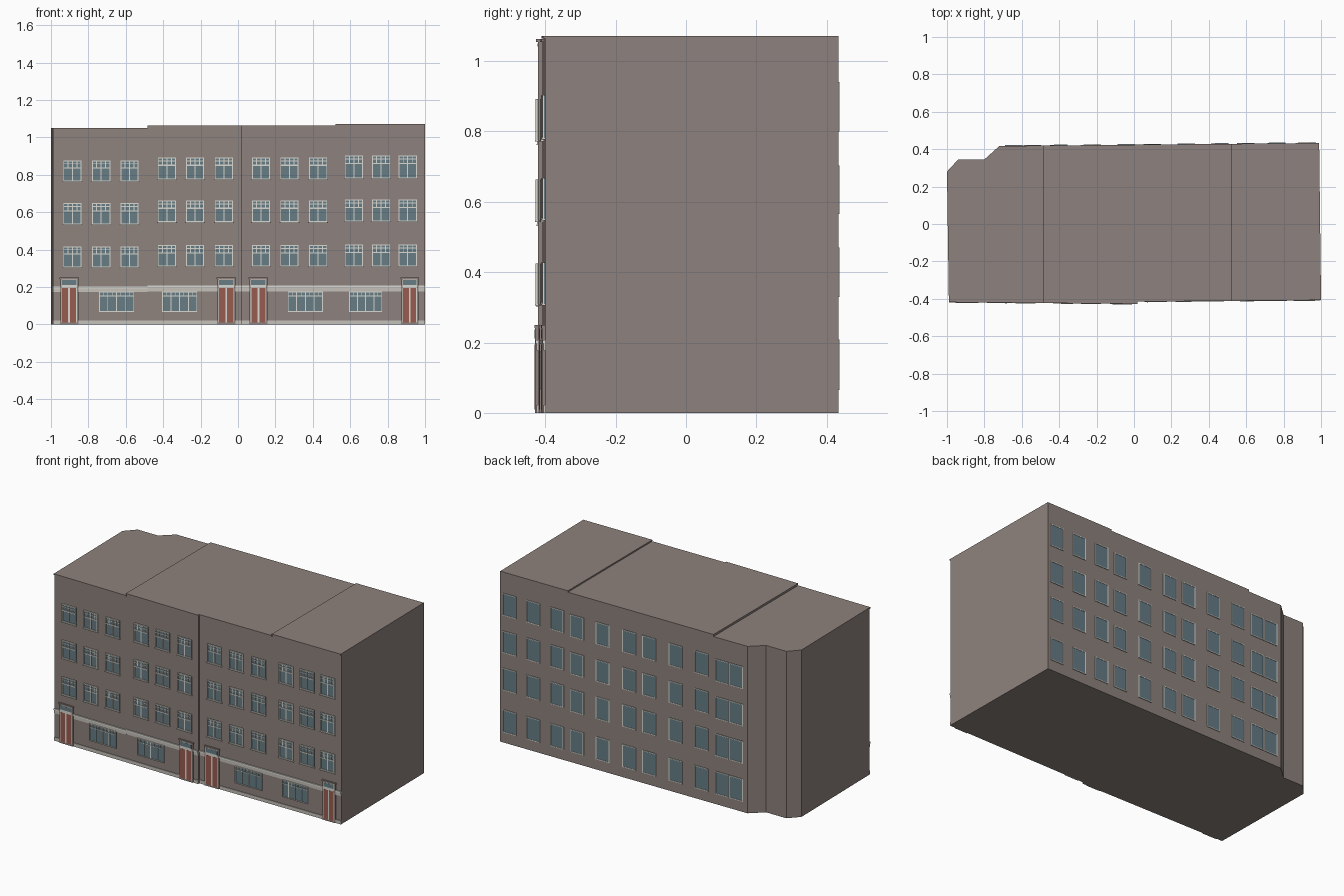
import bpy, bmesh

if "Cube" in bpy.data.objects:
    bpy.data.objects.remove(bpy.data.objects["Cube"])


def material(name, rgb):
    m = bpy.data.materials.new(name)
    m.diffuse_color = (*rgb, 1)
    m.use_nodes = True
    m.node_tree.nodes["Principled BSDF"].inputs["Base Color"].default_value = m.diffuse_color
    return m


WALL = material("brown grey render", (0.27, 0.222, 0.205))
TRIM = material("off white paint", (0.70, 0.69, 0.64))
BAND = material("pale stone", (0.56, 0.53, 0.49))
GLASS = material("blue grey glass", (0.135, 0.205, 0.235))
RED = material("red door", (0.31, 0.105, 0.08))


def front_y(x):
    # slightly skewed street line with a step at the middle
    return -0.412 - 0.009 * (x + 0.99) if x < 0.02 else -0.409 + 0.008 * (x - 0.02)


def back_y(x):
    return 0.417 + 0.0093 * (x + 0.72)


def new_object(name, bm, mat):
    bmesh.ops.recalc_face_normals(bm, faces=bm.faces)
    me = bpy.data.meshes.new(name)
    bm.to_mesh(me)
    bm.free()
    me.materials.append(mat)
    ob = bpy.data.objects.new(name, me)
    bpy.context.collection.objects.link(ob)
    return ob


def prism(bm, pts, z0, z1):
    lo = [bm.verts.new((x, y, z0)) for x, y in pts]
    hi = [bm.verts.new((x, y, z1)) for x, y in pts]
    n = len(pts)
    bm.faces.new(lo[::-1])
    bm.faces.new(hi)
    for i in range(n):
        j = (i + 1) % n
        bm.faces.new((lo[i], lo[j], hi[j], hi[i]))


def plate(bm, x0, x1, z0, z1, depth, back=False):
    # thin plate lying on the front or back wall
    f, s = (back_y, 1) if back else (front_y, -1)
    mid = (x0 + x1) / 2
    k = 0.0093 if back else (-0.009 if mid < 0.02 else 0.008)
    ya, yb = f(mid) + k * (x0 - mid), f(mid) + k * (x1 - mid)
    prism(bm, [(x0, ya), (x1, yb), (x1, yb + s * depth), (x0, ya + s * depth)], z0, z1)


def frame(bm, x0, x1, z0, z1, t, depth, back=False):
    plate(bm, x0, x1, z0, z0 + t, depth, back)
    plate(bm, x0, x1, z1 - t, z1, depth, back)
    plate(bm, x0, x0 + t, z0 + t, z1 - t, depth, back)
    plate(bm, x1 - t, x1, z0 + t, z1 - t, depth, back)


# house bodies: name, roof height, outline
S1, S2, S3 = -0.485, 0.02, 0.522
bodies = [
    ("house_left", 1.05, [(-0.99, front_y(-0.99)), (S1, front_y(S1)), (S1, back_y(S1)),
                          (-0.72, 0.417), (-0.80, 0.345), (-0.94, 0.345), (-1.0, 0.28)]),
    ("house_mid_left", 1.063, [(S1, front_y(S1)), (S2, front_y(S2 - 1e-4)),
                               (S2, back_y(S2)), (S1, back_y(S1))]),
    ("house_mid_right", 1.063, [(S2, front_y(S2)), (S3, front_y(S3)),
                                (S3, back_y(S3)), (S2, back_y(S2))]),
    ("house_right", 1.072, [(S3, front_y(S3)), (1.0, front_y(1.0)),
                            (0.99, back_y(0.99)), (S3, back_y(S3))]),
]
for name, h, pts in bodies:
    bm = bmesh.new()
    prism(bm, pts, 0, h)
    new_object(name, bm, WALL)

# upper front windows: per house, x centres and the sill / head heights of three floors
upper = [
    ((-0.885, -0.732, -0.58), ((0.305, 0.417), (0.535, 0.648), (0.765, 0.877))),
    ((-0.38, -0.23, -0.075), ((0.31, 0.424), (0.547, 0.663), (0.776, 0.893))),
    ((0.123, 0.275, 0.428), ((0.31, 0.424), (0.547, 0.663), (0.776, 0.893))),
    ((0.62, 0.765, 0.907), ((0.31, 0.428), (0.551, 0.668), (0.781, 0.904))),
]
glass, bars = bmesh.new(), bmesh.new()
for xs, floors in upper:
    for xc in xs:
        for z0, z1 in floors:
            x0, x1, h = xc - 0.049, xc + 0.049, z1 - z0
            plate(glass, x0, x1, z0, z1, 0.002)
            frame(bars, x0, x1, z0, z1, 0.005, 0.007)
            zt = z0 + 0.64 * h
            plate(bars, x0, x1, zt - 0.003, zt + 0.003, 0.006)
            plate(bars, x0, x1, z0 + 0.84 * h - 0.002, z0 + 0.84 * h + 0.002, 0.005)
            plate(bars, xc - 0.003, xc + 0.003, z0, z1, 0.0055)
            for d in (-0.024, 0.024):
                plate(bars, xc + d - 0.002, xc + d + 0.002, zt, z1, 0.0045)
            plate(bars, x0 - 0.004, x1 + 0.004, z0 - 0.004, z0, 0.009)
new_object("upper_window_glass", glass, GLASS)
new_object("upper_window_frames", bars, TRIM)

# wide ground floor windows
glass, bars = bmesh.new(), bmesh.new()
for x0, x1 in ((-0.743, -0.556), (-0.406, -0.219), (0.267, 0.454), (0.594, 0.77)):
    z0, z1, w = 0.067, 0.176, x1 - x0
    plate(glass, x0, x1, z0, z1, 0.002)
    frame(bars, x0, x1, z0, z1, 0.004, 0.007)
    plate(bars, x0, x1, 0.15, 0.154, 0.006)
    for i in range(1, 8):
        t = 0.0025 if i % 2 == 0 else 0.0015
        x = x0 + w * i / 8
        plate(bars, x - t, x + t, z0 if i % 2 == 0 else 0.154, z1, 0.0055)
new_object("ground_window_glass", glass, GLASS)
new_object("ground_window_frames", bars, TRIM)

# doors: surround, white frame, two red leaves, fanlight
surround, white, leaf, fan = (bmesh.new() for _ in range(4))
for x0, x1 in ((-0.952, -0.854), (-0.112, -0.014), (0.06, 0.158), (0.872, 0.964)):
    xc = (x0 + x1) / 2
    plate(surround, x0, x1, 0, 0.248, 0.0085)
    plate(surround, x0 - 0.003, x1 + 0.003, 0.242, 0.25, 0.0095)
    plate(white, x0 + 0.008, x1 - 0.008, 0.01, 0.24, 0.0092)
    plate(fan, x0 + 0.01, x1 - 0.01, 0.212, 0.237, 0.0098)
    for a, b in ((x0 + 0.011, xc - 0.005), (xc + 0.005, x1 - 0.011)):
        plate(leaf, a, b, 0.01, 0.195, 0.0098)
new_object("door_surrounds", surround, WALL)
new_object("door_frames", white, TRIM)
new_object("door_leaves", leaf, RED)
new_object("door_fanlights", fan, GLASS)

# string course, plinth and roof edge along each house
course, ledge, plinth, coping = (bmesh.new() for _ in range(4))
houses = ((-0.99, S1, 1.05, 0.173), (S1, S2 - 0.001, 1.063, 0.177),
          (S2, S3, 1.063, 0.177), (S3, 1.0, 1.072, 0.177))
for x0, x1, top, z in houses:
    plate(course, x0, x1, z, z + 0.02, 0.004)
    plate(ledge, x0, x1, z + 0.02, z + 0.03, 0.0065)
    plate(plinth, x0, x1, 0, 0.022, 0.004)
    plate(coping, x0, x1, top - 0.008, top, 0.006)
new_object("string_course", course, BAND)
new_object("string_course_ledge", ledge, TRIM)
new_object("plinth", plinth, BAND)
new_object("roof_edge", coping, WALL)

# rear windows, eleven columns on four floors
glass, bars = bmesh.new(), bmesh.new()
for xc in (0.925, 0.762, 0.597, 0.459, 0.28, 0.097, -0.041, -0.224, -0.403, -0.545, -0.643):
    drop = 0 if xc > S3 else 0.01 if xc > S1 else 0.025
    for z0, z1 in ((0.065, 0.208), (0.33, 0.47), (0.565, 0.703), (0.80, 0.94)):
        d = drop if z0 > 0.1 else 0
        plate(glass, xc - 0.045, xc + 0.045, z0 - d, z1 - d, 0.002, True)
        frame(bars, xc - 0.047, xc + 0.047, z0 - d, z1 - d, 0.005, 0.004, True)
new_object("rear_window_glass", glass, GLASS)
new_object("rear_window_frames", bars, TRIM)
